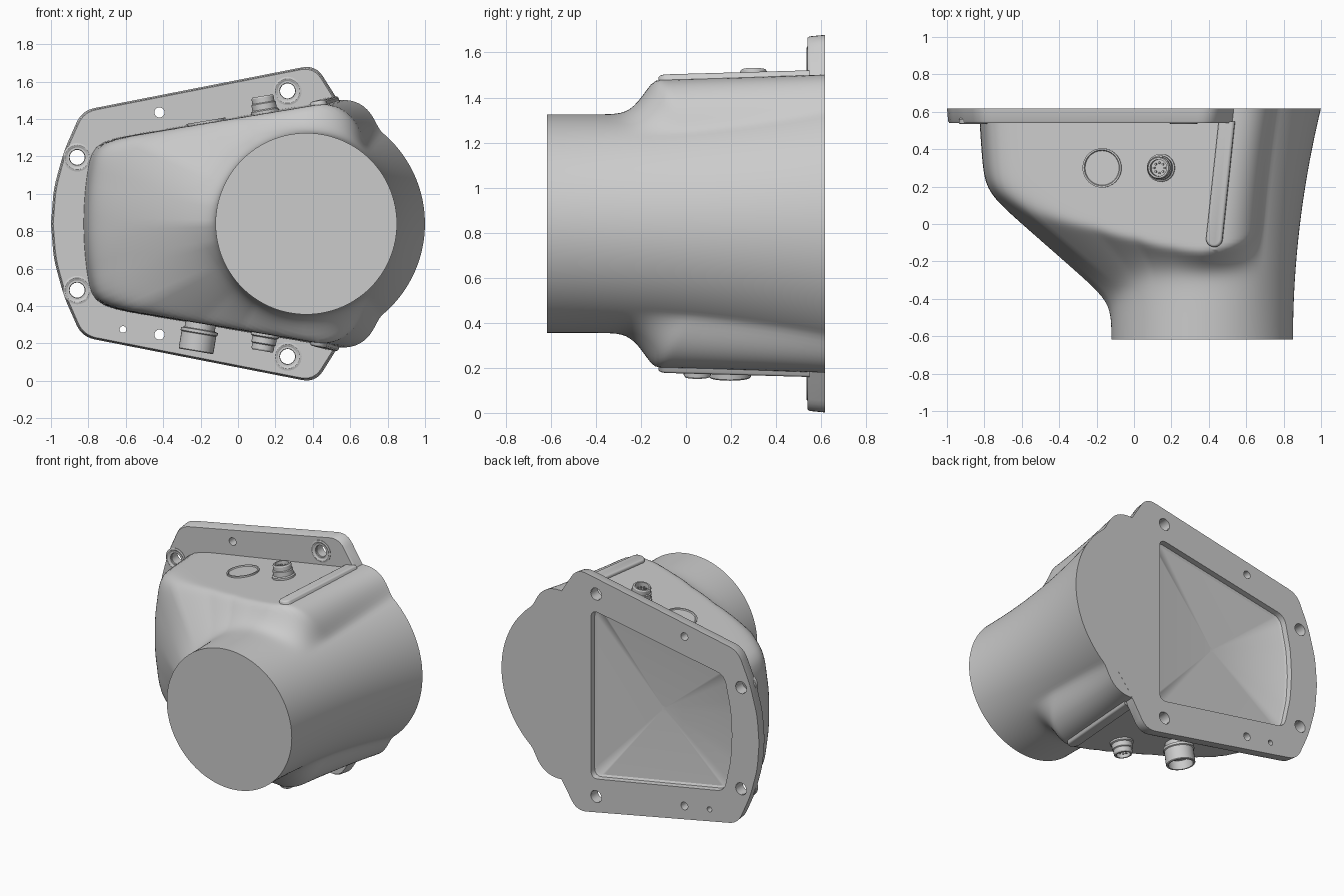
import bpy, bmesh, math
from mathutils import Vector

if "Cube" in bpy.data.objects:
    bpy.data.objects.remove(bpy.data.objects["Cube"])

CX, CZ, SLOPE = 0.365, 0.84, 0.169      # pipe axis, slope of the side faces


def add(name, bm):
    bmesh.ops.recalc_face_normals(bm, faces=bm.faces[:])
    me = bpy.data.meshes.new(name)
    bm.to_mesh(me)
    bm.free()
    ob = bpy.data.objects.new(name, me)
    bpy.context.collection.objects.link(ob)
    return ob


def activate(ob):
    bpy.ops.object.select_all(action='DESELECT')
    ob.select_set(True)
    bpy.context.view_layer.objects.active = ob


def smooth(ob, deg=30):
    activate(ob)
    bpy.ops.object.shade_smooth_by_angle(angle=math.radians(deg))


def boolean(ob, other, op):
    m = ob.modifiers.new(op, 'BOOLEAN')
    m.operation, m.object, m.solver = op, other, 'EXACT'
    activate(ob)
    bpy.ops.object.modifier_apply(modifier=m.name)
    bpy.data.objects.remove(other)


def loft(name, rings):
    bm = bmesh.new()
    vs = [[bm.verts.new(p) for p in r] for r in rings]
    n = len(vs[0])
    for a, b in zip(vs, vs[1:]):
        for i in range(n):
            j = (i + 1) % n
            bm.faces.new((a[i], a[j], b[j], b[i]))
    bm.faces.new(vs[0])
    bm.faces.new(vs[-1])
    return add(name, bm)


def rounded(pts, steps=6):
    """Closed outline from (x, z, corner length)."""
    out = []
    for i, (x, z, r) in enumerate(pts):
        p = Vector((x, z))
        if r == 0:
            out.append(p)
            continue
        a = Vector(pts[i - 1][:2]) - p
        b = Vector(pts[(i + 1) % len(pts)][:2]) - p
        a, b = p + a.normalized() * r, p + b.normalized() * r
        for k in range(steps + 1):
            t = k / steps
            out.append(a * (1 - t) ** 2 + p * 2 * t * (1 - t) + b * t * t)
    return out


def mirrored(half):
    """Upper half outline plus its mirror image."""
    return half + [(x, 2 * CZ - z, r) for x, z, r in reversed(half) if abs(z - CZ) > 1e-6]


def slab(name, outline, levels):
    """Stack of the outline at (y, scale) levels."""
    c = Vector((-0.2, CZ))
    return loft(name, [[(c.x + (p.x - c.x) * s, y, c.y + (p.y - c.y) * s) for p in outline]
                       for y, s in levels])


def lathe(name, profile, loc, axis, n=32):
    q = Vector((0, 0, 1)).rotation_difference(Vector(axis))
    rings = [[Vector(loc) + q @ Vector((r * math.cos(2 * math.pi * i / n),
                                        r * math.sin(2 * math.pi * i / n), h))
              for i in range(n)] for r, h in profile]
    ob = loft(name, rings)
    smooth(ob)
    return ob


def step(a, b, x):
    t = min(1, max(0, (x - a) / (b - a)))
    return t * t * (3 - 2 * t)


def softmin(a, b, p):
    return (a ** -p + b ** -p) ** (-1 / p)


# flare start and slope against the angle from +x
KEYS = [(0, -0.24, 1.6), (90, -0.24, 1.6), (105, -0.235, 1.28), (122, -0.24, 1.17), (137, -0.28, 1.16),
        (154, -0.34, 1.38), (168, -0.395, 1.2), (180, -0.42, 1.14)]


def radius(deg, y):
    a = math.radians(deg)
    for (d0, y0, s0), (d1, y1, s1) in zip(KEYS, KEYS[1:]):
        if deg <= d1:
            t = (deg - d0) / (d1 - d0)
            start, slope = y0 + (y1 - y0) * t, s0 + (s1 - s0) * t
            break
    k = 0.045
    r = 0.485 + k * math.log(1 + math.exp(slope * (y - start) / k))
    if deg > 95:
        r = softmin(r, (1.155 + 0.065 * y) * max(0.05, -math.cos(a)) ** -0.35, 25)
    den = math.sin(a) - SLOPE * math.cos(a)
    if den > 0.05:
        r = softmin(r, (0.628 + 0.01 * y) / den, 60 - 40 * step(135, 158, deg))
    u = (y + 0.62) / 1.24
    right = 0.485 + 0.15 * u ** 2
    w = step(50, 90 - 11 * u, deg)
    return right * (1 - w) + r * w


# Main housing: round pipe mouth flaring into a wedge-shaped box
N, M = 180, 64
rings = []
for j in range(M + 1):
    y = -0.618 + 1.2355 * j / M
    ring = []
    for i in range(N):
        d = 360 * i / N
        r = radius(d if d <= 180 else 360 - d, y)
        ring.append((CX + r * math.cos(math.radians(d)), y, CZ + r * math.sin(math.radians(d))))
    rings.append(ring)
housing = loft("housing", rings)

# Mounting flange
plate = rounded(mirrored([(-1.0, 0.84, 0), (-0.985, 1.03, 0.06), (-0.93, 1.23, 0.06), (-0.835, 1.445, 0.07),
                          (0.415, 1.69, 0.075), (0.55, 1.475, 0.03), (0.65, 1.35, 0)]))
boolean(housing, slab("flange", plate, [(0.54, 0.985), (0.55, 0.992), (0.618, 1.0)]), 'UNION')

# Shallow recess in the back with funnelled floor
opening = rounded(mirrored([(-0.795, 0.84, 0), (-0.785, 1.02, 0.05), (-0.735, 1.25, 0.06), (0.31, 1.44, 0.06)]))
boolean(housing, slab("recess_cutter", opening, [(0.7, 1.0), (0.58, 0.985), (0.57, 0.96), (0.53, 0.03)]),
        'DIFFERENCE')

# Holes through the flange
bolts = [(x, z) for x, dz in ((0.265, 0.71), (-0.86, 0.355)) for z in (CZ + dz, CZ - dz)]
holes = [(x, z, 0.042) for x, z in bolts] + [(-0.42, 1.435, 0.027), (-0.42, 0.247, 0.027), (-0.615, 0.275, 0.018)]
for x, z, r in holes:
    boolean(housing, lathe("hole_cutter", [(r, -0.2), (r, 0.2)], (x, 0.58, z), (0, -1, 0), 24), 'DIFFERENCE')
smooth(housing)


def ring_part(name, profile, loc, axis, n=32):
    """Lathe with a closed profile, open through the middle."""
    ob = lathe(name, profile + profile[:1], loc, axis, n)
    bm = bmesh.new()
    bm.from_mesh(ob.data)
    bmesh.ops.delete(bm, geom=[f for f in bm.faces if len(f.verts) == n], context='FACES_ONLY')
    bmesh.ops.remove_doubles(bm, verts=bm.verts[:], dist=1e-5)
    bmesh.ops.recalc_face_normals(bm, faces=bm.faces[:])
    bm.to_mesh(ob.data)
    bm.free()
    smooth(ob)


# Bolt bushings
for i, (x, z) in enumerate(bolts):
    ring_part(f"bushing_{i}", [(0.076, -0.02), (0.076, 0.003), (0.066, 0.006), (0.056, 0.003), (0.04, -0.012),
                               (0.04, -0.07)], (x, 0.54, z), (0, -1, 0))


def face_point(x, y, side):
    """Point and outward normal on the upper (1) or lower (-1) sloped face."""
    return ((x, y, CZ + side * (0.628 + 0.01 * y + SLOPE * (x - CX))), Vector((-SLOPE, 0, side)).normalized())


# Small connectors with collar, socket and pins
SMALL = [(0.075, -0.03), (0.075, 0.012), (0.066, 0.018), (0.066, 0.05), (0.06, 0.055), (0.06, 0.082),
         (0.055, 0.09), (0.045, 0.09), (0.045, 0.05)]
for name, y, side in (("upper", 0.3, 1), ("lower", 0.05, -1)):
    loc, nrm = face_point(0.145, y, side)
    lathe(f"{name}_connector", SMALL, loc, nrm)
    for k in range(8):
        a = 2 * math.pi * k / 8
        pin = Vector(loc) + nrm * 0.05 + Vector((0.028 * math.cos(a), 0.028 * math.sin(a), 0))
        lathe(f"{name}_pin_{k}", [(0.006, -0.005), (0.006, 0.02)], pin, nrm, 8)

# Large connector underneath
loc, nrm = face_point(-0.2, 0.195, -1)
lathe("large_connector", [(0.082, -0.03), (0.082, 0.03), (0.1, 0.034), (0.1, 0.05), (0.094, 0.055), (0.094, 0.145),
                          (0.09, 0.15), (0.08, 0.15), (0.078, 0.09)], loc, nrm)

# Round cover with dished centre on the upper face
loc, nrm = face_point(-0.17, 0.3, 1)
lathe("round_cover", [(0.105, -0.03), (0.105, 0.01), (0.096, 0.01), (0.092, 0.003)], loc, nrm, 40)

# Raised rib with a round end on each sloped face
for name, side in (("upper_rib", 1), ("lower_rib", -1)):
    a, b, w = Vector((0.43, -0.08)), Vector((0.497, 0.56)), 0.043
    turn = math.atan2(*(b - a).yx)
    rings = []
    for h, s in ((-0.05, 1), (0.01, 1), (0.017, 0.88), (0.02, 0.7)):
        pts = []
        for c, off in ((a, math.pi / 2), (b, -math.pi / 2)):
            for k in range(13):
                t = turn + off + math.pi * k / 12
                p = c + Vector((math.cos(t), math.sin(t))) * w * s
                p.y = min(p.y, 0.548)
                loc, nrm = face_point(p.x, p.y, side)
                pts.append(Vector(loc) + nrm * h)
        rings.append(pts)
    smooth(loft(name, rings), 40)
